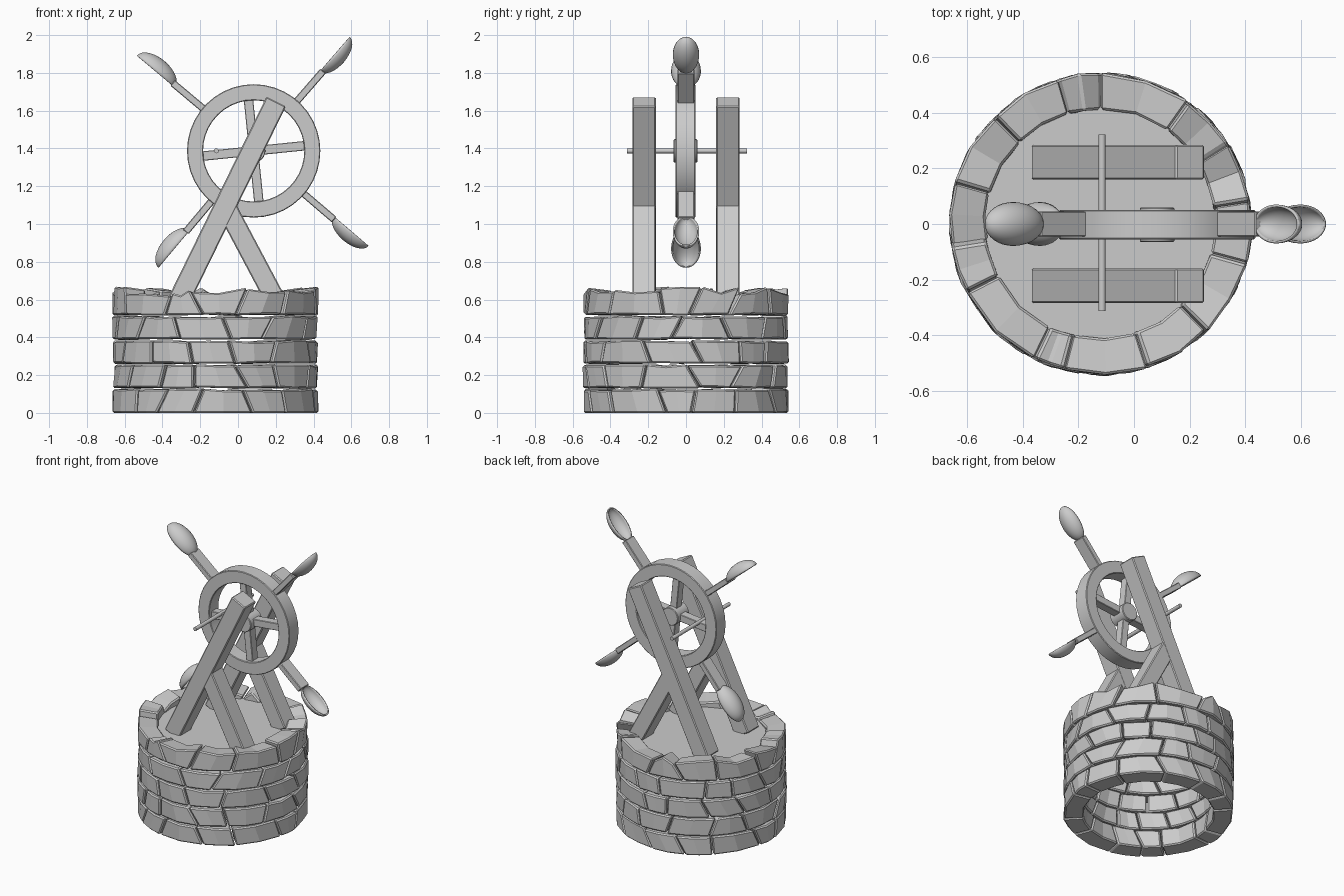
import bpy, bmesh, math, random
from mathutils import Matrix, Vector

if "Cube" in bpy.data.objects:
    bpy.data.objects.remove(bpy.data.objects["Cube"])

random.seed(7)
grey = bpy.data.materials.new("plain_grey")
grey.diffuse_color = (0.6, 0.6, 0.6, 1)
grey.use_nodes = True
grey.node_tree.nodes["Principled BSDF"].inputs["Base Color"].default_value = grey.diffuse_color

WELL_X = -0.12                      # axis of the stone ring
HUB = Vector((0.083, 0, 1.387))     # centre of the wheel


def finish(name, bm, bevel=0.0, smooth=False):
    bmesh.ops.recalc_face_normals(bm, faces=bm.faces)
    me = bpy.data.meshes.new(name)
    bm.to_mesh(me)
    bm.free()
    me.materials.append(grey)
    ob = bpy.data.objects.new(name, me)
    bpy.context.collection.objects.link(ob)
    if smooth:
        me.polygons.foreach_set("use_smooth", [True] * len(me.polygons))
        me.set_sharp_from_angle(angle=math.radians(35))
    if bevel:
        m = ob.modifiers.new("bevel", 'BEVEL')
        m.width = bevel
        m.segments = 1
        m.limit_method = 'ANGLE'
        m.angle_limit = math.radians(40)
    return ob


def polar(angle):
    """Local x points outwards at the angle in the xz plane, local z anticlockwise."""
    return Matrix.Rotation(-angle, 4, 'Y')


def box(name, p, q, y, thick, depth, bevel=0.006):
    """Bar from p to q (x, z) centred on y."""
    dx, dz = q[0] - p[0], q[1] - p[1]
    bm = bmesh.new()
    mat = (Matrix.Translation(((p[0] + q[0]) / 2, y, (p[1] + q[1]) / 2))
           @ polar(math.atan2(dz, dx))
           @ Matrix.Diagonal((math.hypot(dx, dz), depth, thick, 1)))
    bmesh.ops.create_cube(bm, size=1, matrix=mat)
    return finish(name, bm, bevel)


def rod(name, x, z, radius, y0, y1, sides, bevel=0.0):
    bm = bmesh.new()
    mat = Matrix.Translation((x, (y0 + y1) / 2, z)) @ Matrix.Rotation(math.pi / 2, 4, 'X')
    bmesh.ops.create_cone(bm, cap_ends=True, segments=sides, radius1=radius,
                          radius2=radius, depth=y1 - y0, matrix=mat)
    return finish(name, bm, bevel, True)


# Stone ring: five courses of uneven blocks with slanted joints
def course(index, z0, z1, rough_top):
    n, gap = 14, 0.007
    turn = random.uniform(0, 1)
    joints = []
    for k in range(n):
        mid = (k + turn + random.uniform(-0.22, 0.22)) * math.tau / n
        lean = random.uniform(-0.07, 0.07)
        joints.append((mid - lean, mid + lean))
    joints.append(tuple(a + math.tau for a in joints[0]))
    wave = 0.026 if rough_top else 0.006
    bm = bmesh.new()
    for k in range(n):
        (b0, t0), (b1, t1) = joints[k], joints[k + 1]
        rings = []
        for i in range(3):
            f = i / 2
            pad = (0.5 - f) * 2 * gap
            bot, top = b0 + (b1 - b0) * f + pad, t0 + (t1 - t0) * f + pad
            lo = z0 + (random.uniform(0, 0.008) if index else 0)
            hi = z1 + random.uniform(-wave, wave)
            out = 0.543 + random.uniform(-0.008, 0.004)
            inn = 0.413 + random.uniform(-0.004, 0.004)
            corners = [(inn, bot, lo), (out, bot, lo), (out, top, hi),
                       (inn, top, hi - (0.015 if rough_top else 0))]
            rings.append([bm.verts.new((WELL_X + r * math.cos(a), r * math.sin(a), z))
                          for r, a, z in corners])
        for a, b in zip(rings, rings[1:]):
            for j in range(4):
                bm.faces.new((a[j], a[(j + 1) % 4], b[(j + 1) % 4], b[j]))
        bm.faces.new(rings[0])
        bm.faces.new(rings[-1])
    finish(f"stone_course_{index + 1}", bm, 0.008)


for i, (z0, z1) in enumerate([(0, .124), (.129, .252), (.258, .38), (.386, .51), (.515, .645)]):
    course(i, z0, z1, i == 4)

# Floor inside the ring
bm = bmesh.new()
bmesh.ops.create_circle(bm, cap_ends=True, segments=32, radius=0.425,
                        matrix=Matrix.Translation((WELL_X, 0, 0.595)))
finish("ring_floor", bm)

# Leaning support beams on both sides of the wheel
for side, y in (("front", -0.222), ("back", 0.222)):
    box(f"{side}_long_beam", (-0.318, 0.585), (0.202, 1.648), y, 0.115, 0.125)
    box(f"{side}_short_beam", (0.205, 0.585), (-0.055, 1.075), y, 0.108, 0.123)

# Thin axle rod
rod("axle", -0.115, 1.387, 0.013, -0.312, 0.322, 12)

# Wheel rim, from a square profile swept round the hub
bm = bmesh.new()
N = 40
profile = [(0.268, -0.055), (0.353, -0.055), (0.353, 0.05), (0.268, 0.05)]
rings = []
for k in range(N):
    a = k * math.tau / N
    rings.append([bm.verts.new((HUB.x + r * math.cos(a), y, HUB.z + r * math.sin(a)))
                  for r, y in profile])
for k in range(N):
    a, b = rings[k], rings[(k + 1) % N]
    for j in range(4):
        bm.faces.new((a[j], a[(j + 1) % 4], b[(j + 1) % 4], b[j]))
finish("wheel_rim", bm, 0.004, True)

# Hub and spokes
rod("wheel_hub", HUB.x, HUB.z, 0.062, -0.065, 0.06, 24, 0.004)


def at(angle, radius):
    return HUB.x + radius * math.cos(angle), HUB.z + radius * math.sin(angle)


for k in range(4):
    a = math.radians(5.8 + 90 * k)
    box(f"spoke_{k + 1}", at(a, 0.03), at(a, 0.285), 0, 0.05, 0.06, 0.003)

# Arms, each carrying a hollow scoop
for k, deg in enumerate((49, 140, 230, 319.5)):
    a = math.radians(deg)
    box(f"arm_{k + 1}", at(a, 0.335), at(a, 0.56), 0, 0.038, 0.09, 0.004)
    bm = bmesh.new()
    bmesh.ops.create_uvsphere(bm, u_segments=32, v_segments=16, radius=1,
                              matrix=Matrix.Rotation(math.pi / 2, 4, 'Y'))
    bmesh.ops.bisect_plane(bm, geom=bm.verts[:] + bm.edges[:] + bm.faces[:], dist=1e-4,
                           plane_co=(0, 0, 0), plane_no=(0, 0, 1), clear_outer=True)
    bm.transform(Matrix.Translation(HUB) @ polar(a)
                 @ Matrix.Translation((0.667, 0, 0.012))
                 @ Matrix.Diagonal((0.122, 0.07, 0.064, 1)))
    ob = finish(f"scoop_{k + 1}", bm, 0, True)
    shell = ob.modifiers.new("shell", 'SOLIDIFY')
    shell.thickness = 0.009
    shell.offset = -1
